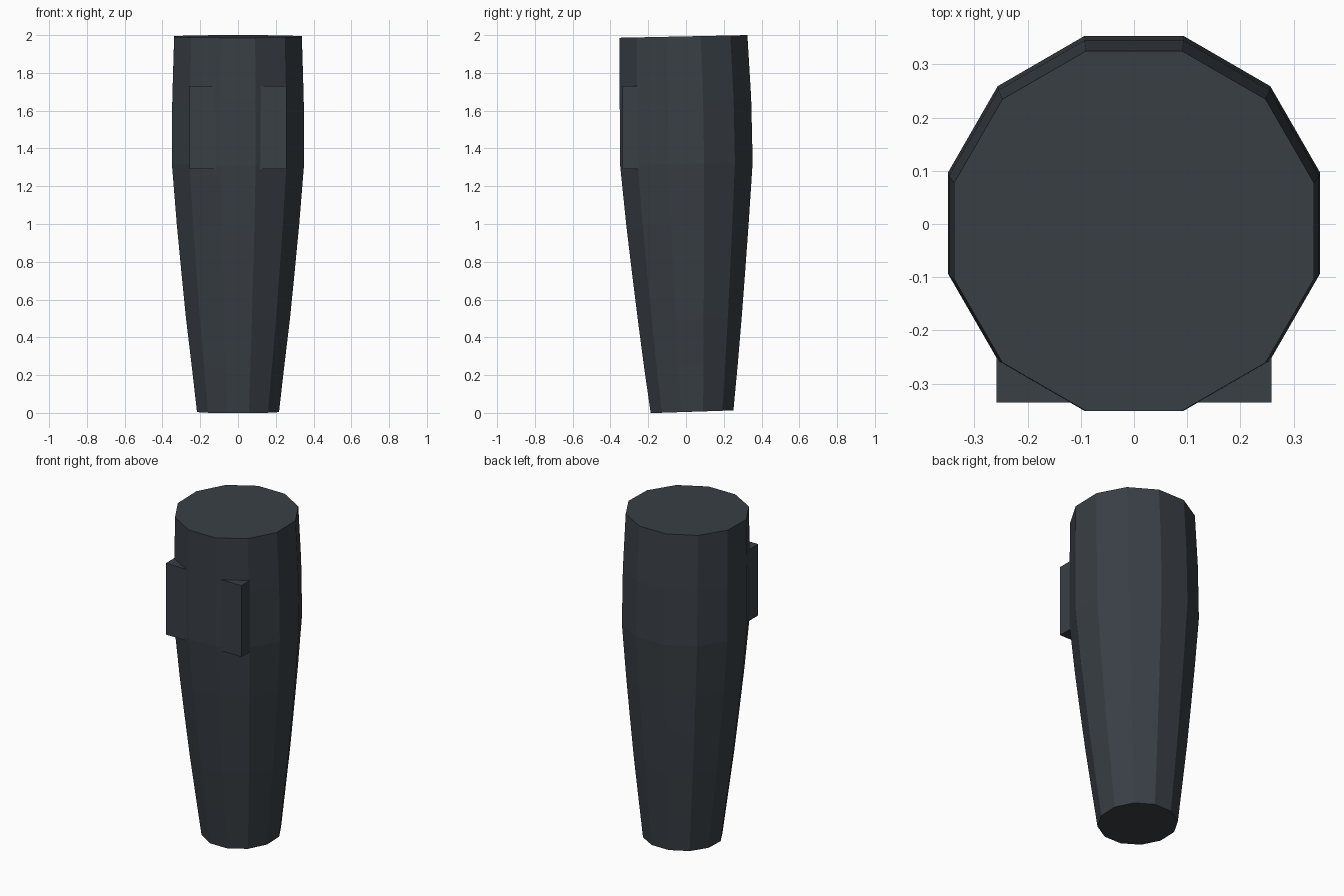
import bpy, bmesh, math

if "Cube" in bpy.data.objects:
    bpy.data.objects.remove(bpy.data.objects["Cube"])

# One dark slate colour for everything
slate = bpy.data.materials.new("dark_slate")
slate.diffuse_color = (0.041, 0.050, 0.060, 1)
slate.use_nodes = True
slate.node_tree.nodes["Principled BSDF"].inputs["Base Color"].default_value = slate.diffuse_color


def make_object(name, bm):
    bmesh.ops.recalc_face_normals(bm, faces=bm.faces)
    mesh = bpy.data.meshes.new(name)
    bm.to_mesh(mesh)
    bm.free()
    mesh.materials.append(slate)
    obj = bpy.data.objects.new(name, mesh)
    bpy.context.collection.objects.link(obj)
    return obj


# Tapered twelve-sided shaft: (height, half width, y centre, y half depth, tilt)
SIDES = 12
RINGS = [
    (0.006, 0.217, 0.032, 0.219, 0.033),
    (0.25, 0.245, 0.026, 0.248, 0.03),
    (0.50, 0.275, 0.020, 0.275, 0.028),
    (0.75, 0.300, 0.014, 0.300, 0.027),
    (1.00, 0.324, 0.008, 0.324, 0.025),
    (1.32, 0.350, 0.002, 0.351, 0.022),
    (1.66, 0.348, -0.003, 0.348, 0.022),
    (1.993, 0.338, -0.013, 0.338, 0.021),
]
bm = bmesh.new()
loops = []
for z, half_x, cy, half_y, tilt in RINGS:
    loop = []
    for i in range(SIDES):
        a = 2 * math.pi * (i + 0.5) / SIDES
        k = 1 / math.cos(math.pi / SIDES)
        dy = half_y * k * math.sin(a)
        loop.append(bm.verts.new((half_x * k * math.cos(a), cy + dy, z + tilt * dy)))
    loops.append(loop)
for lower, upper in zip(loops, loops[1:]):
    for i in range(SIDES):
        j = (i + 1) % SIDES
        bm.faces.new((lower[i], lower[j], upper[j], upper[i]))
bm.faces.new(loops[0])
bm.faces.new(loops[-1])
make_object("shaft", bm)

# Two corner lugs on the front, squaring off the diagonal facets
for side, name in ((-1, "left_lug"), (1, "right_lug")):
    bm = bmesh.new()
    outline = [(0.08, -0.335), (0.258, -0.335), (0.258, -0.22), (0.08, -0.22)]
    base = bm.faces.new([bm.verts.new((side * x, y, 1.29)) for x, y in outline])
    top = bmesh.ops.extrude_face_region(bm, geom=[base])["geom"]
    bmesh.ops.translate(bm, vec=(0, 0, 0.44),
                        verts=[v for v in top if isinstance(v, bmesh.types.BMVert)])
    make_object(name, bm)
